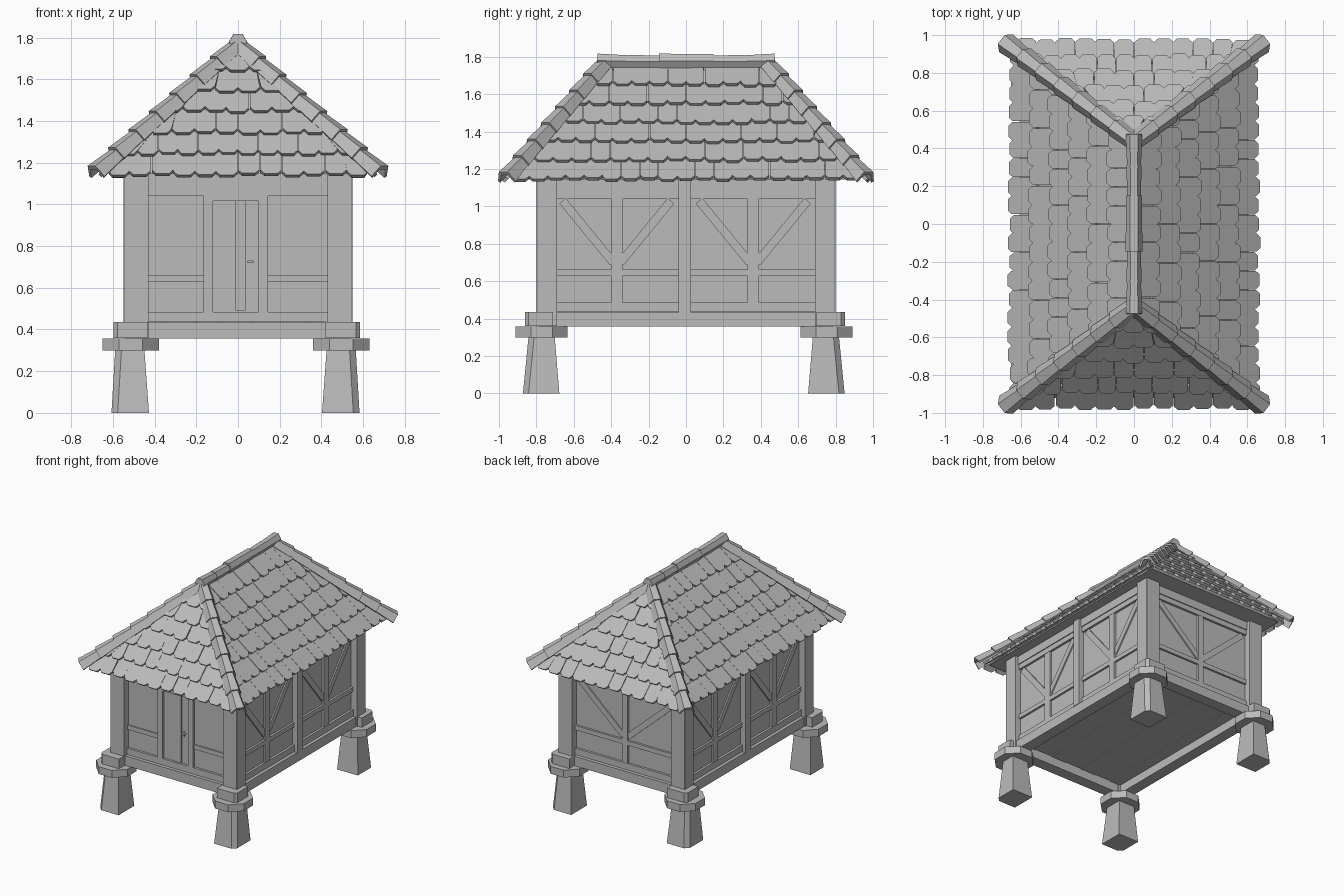
import bpy, math, random
from mathutils import Vector, Matrix

random.seed(4)
if "Cube" in bpy.data.objects:
    bpy.data.objects.remove(bpy.data.objects["Cube"])

GREY = (0.5, 0.5, 0.5, 1)
mat = bpy.data.materials.new("plain_grey")
mat.use_nodes = True
mat.diffuse_color = GREY
mat.node_tree.nodes["Principled BSDF"].inputs["Base Color"].default_value = GREY


def add_mesh(name, verts, faces):
    me = bpy.data.meshes.new(name)
    me.from_pydata([tuple(v) for v in verts], [], faces)
    me.materials.append(mat)
    ob = bpy.data.objects.new(name, me)
    bpy.context.collection.objects.link(ob)


def prism_faces(n, start=0):
    """Faces joining two rings of n points, with end caps."""
    a, b = list(range(start, start + n)), list(range(start + n, start + 2 * n))
    sides = [(a[i], a[(i + 1) % n], b[(i + 1) % n], b[i]) for i in range(n)]
    return sides + [tuple(reversed(a)), tuple(b)]


def box(name, lo, hi):
    ring = [(lo[0], lo[1]), (hi[0], lo[1]), (hi[0], hi[1]), (lo[0], hi[1])]
    add_mesh(name, [(x, y, z) for z in (lo[2], hi[2]) for x, y in ring], prism_faces(4))


def beam(name, side, p, q, width, depth, back=0.03):
    """Timber from p to q, in (along, height) on a wall; side = (angle, wall distance)."""
    angle, dist = side
    p, q = Vector(p), Vector(q)
    across = (q - p).normalized().orthogonal() * width / 2
    corners = [p + across, p - across, q - across, q + across]
    rot = Matrix.Rotation(angle, 3, 'Z')
    verts = [rot @ Vector((c.x, -dist - d, c.y)) for d in (-back, depth) for c in corners]
    add_mesh(name, verts, prism_faces(4))


FRONT, BACK = (0, 0.745), (math.pi, 0.745)
LEFT, RIGHT = (math.pi / 2, 0.50), (-math.pi / 2, 0.50)

# Walls, and floor planks underneath
box("wall_core", (-0.5, -0.745, 0.45), (0.5, 0.745, 1.2))
for i in range(7):
    x = -0.49 + i * 0.14
    box("floor_plank", (x, -0.74, 0.425 + 0.004 * (i % 2)), (x + 0.136, 0.74, 0.46))

# Sill beams around the bottom
for name, side, half in (("front", FRONT, 0.45), ("back", BACK, 0.45),
                         ("left", LEFT, 0.72), ("right", RIGHT, 0.72)):
    beam(name + "_sill", side, (-half, 0.395), (half, 0.395), 0.075, 0.04, 0.05)
    beam(name + "_bottom_rail", side, (-half, 0.46), (half, 0.46), 0.05, 0.018)
    beam(name + "_top_rail", side, (-half, 1.06), (half, 1.06), 0.04, 0.018)
    beam(name + "_top_plate", side, (-half, 1.13), (half, 1.13), 0.1, 0.025)

# Timber framing: long sides have two braced bays, the back has one
for name, side in (("left", LEFT), ("right", RIGHT)):
    beam(name + "_middle_post", side, (-0.007, 0.43), (-0.007, 1.16), 0.065, 0.045)
    beam(name + "_middle_rail", side, (-0.7, 0.645), (0.7, 0.645), 0.035, 0.016)
    for c in (-0.37, 0.36):
        beam(name + "_stud", side, (c, 0.45), (c, 1.06), 0.06, 0.016)
        for s in (-1, 1):
            beam(name + "_brace", side, (c + s * 0.02, 0.7), (c + s * 0.29, 1.03), 0.045, 0.01)
beam("back_stud", BACK, (0, 0.45), (0, 1.06), 0.05, 0.016)
beam("back_middle_rail", BACK, (-0.45, 0.645), (0.45, 0.645), 0.035, 0.016)
for s in (-1, 1):
    beam("back_brace", BACK, (s * 0.02, 0.69), (s * 0.4, 1.03), 0.045, 0.01)

# Door and frame
for x in (-0.142, 0.122):
    beam("door_post", FRONT, (x, 0.45), (x, 1.06), 0.045, 0.018)
for x0, x1 in ((-0.43, -0.16), (0.14, 0.43)):
    beam("front_middle_rail", FRONT, (x0, 0.645), (x1, 0.645), 0.035, 0.01)
beam("door_lintel", FRONT, (-0.15, 1.035), (0.14, 1.035), 0.035, 0.02)
for x0, x1, d in ((-0.118, -0.015, 0.006), (-0.012, 0.036, 0.012), (0.039, 0.098, 0.006)):
    beam("door_plank", FRONT, ((x0 + x1) / 2, 0.49), ((x0 + x1) / 2, 1.018), x1 - x0, d)
beam("door_handle_plate", FRONT, (0.055, 0.7), (0.055, 0.745), 0.012, 0.012)
beam("door_handle", FRONT, (0.045, 0.725), (0.075, 0.725), 0.01, 0.028)


# Corner posts, blocks, stone caps and tapered legs
def rect(x0, x1, y0, y1, cut):
    return [(x0, y0), (x1, y0), (x1, y1 - cut), (x1 - cut, y1), (x0, y1)]


def corner(name, sx, sy, rings, shift=0.0):
    """Solid between two rings given for the +x +y corner, mirrored to one corner."""
    verts = [(sx * x + shift, sy * y + shift, z) for z, ring in rings for x, y in ring]
    faces = prism_faces(len(rings[0][1]))
    if sx * sy < 0:
        faces = [tuple(reversed(f)) for f in faces]
    add_mesh(name, verts, faces)


octagon = [(0.505 + 0.147 * math.cos(a), 0.762 + 0.15 * math.sin(a))
           for a in (math.pi * (k + 0.5) / 4 for k in range(8))]
for sx in (-1, 1):
    for sy in (-1, 1):
        corner("corner_post", sx, sy, [(z, rect(0.43, 0.55, 0.69, 0.8, 0.004)) for z in (0.36, 1.22)])
        corner("post_block", sx, sy,
               [(z, rect(0.425, 0.592, 0.705, 0.855, 0.02)) for z in (0.36, 0.435)], -0.006)
        corner("stone_cap", sx, sy, [(0.3, octagon), (0.358, octagon)], -0.01)
        corner("stone_leg", sx, sy, [(0, rect(0.415, 0.595, 0.665, 0.86, 0.03)),
                                     (0.302, rect(0.437, 0.577, 0.69, 0.83, 0.03))], -0.012)

# Hipped roof body with a flat soffit
EX, EY, EZ, RY, RZ = 0.625, 0.94, 1.125, 0.45, 1.73
IN = 0.02
eave = [(-EX + IN, -EY + IN), (EX - IN, -EY + IN), (EX - IN, EY - IN), (-EX + IN, EY - IN)]
add_mesh("roof_body", [(x, y, EZ + IN) for x, y in eave] + [(0, -RY, RZ), (0, RY, RZ)],
         [(0, 1, 4), (1, 2, 5, 4), (2, 3, 5), (3, 0, 4, 5), (3, 2, 1, 0)])


# Shingles: overlapping rows, trimmed along the hips
def shingles(name, angle, dist, run, half_low, half_high, rows=6):
    rot = Matrix.Rotation(angle, 3, 'Z')
    length = math.hypot(run, RZ - EZ)
    up = Vector((0, run, RZ - EZ)) / length
    normal = Vector((0, -up.z, up.y))
    step = length / rows
    verts, faces = [], []

    def limit(v):
        return half_low + (half_high - half_low) * max(0, min(1, v / length))

    for r in range(rows):
        low = r * step - 0.01
        high = min(low + step * 1.25, length)
        reach = limit(low)
        count = max(2, round(2 * reach / 0.1))
        w = 2 * reach / count
        for i in range(-1, count + 1):
            mid = -reach + (i + 0.5 + 0.5 * (r % 2)) * w + random.uniform(-0.003, 0.003)
            b = low + random.uniform(-0.008, 0.008)
            h = w * 0.495
            outline = [(-h, high), (-h, b + 0.025), (-h * 0.6, b), (h * 0.6, b),
                       (h, b + 0.025), (h, high)]
            pts = [(max(-limit(v), min(limit(v), mid + u)), v) for u, v in outline]
            if pts[3][0] - pts[2][0] < 0.012:
                continue
            start = len(verts)
            for t in (0, 0.02):
                for u, v in pts:
                    lift = 0.002 + 0.022 * (high - v) / (high - low) + t
                    verts.append(rot @ (Vector((u, -dist, EZ)) + up * v + normal * lift))
            faces.extend(tuple(reversed(f)) for f in prism_faces(6, start))
    add_mesh(name, verts, faces)


shingles("front_shingles", 0, EY, EY - RY, EX, 0.0)
shingles("back_shingles", math.pi, EY, EY - RY, EX, 0.0)
shingles("left_shingles", math.pi / 2, EX, EX, EY, RY)
shingles("right_shingles", -math.pi / 2, EX, EX, EY, RY)


# Angular capping tiles on the hips and ridge
HEXAGON = [(math.cos(a), math.sin(a)) for a in (math.pi * k / 3 for k in range(6))]
ARCH = [(1, -0.5), (0.5, 0.5), (-0.5, 0.5), (-1, -0.5), (-0.8, -0.65), (-0.4, 0.15), (0.4, 0.15), (0.8, -0.65)]


def cap_tile(name, p, q, r0, r1, profile):
    p, q = Vector(p), Vector(q)
    axis = (q - p).normalized()
    side = axis.cross(Vector((0, 0, 1))).normalized()
    top = side.cross(axis)
    verts = [c + side * (u * r) + top * (v * r) for c, r in ((p, r0), (q, r1)) for u, v in profile]
    faces = [tuple(reversed(f)) for f in prism_faces(len(profile))]
    add_mesh(name, verts, faces)


HIP_TILES = 7
for sx in (-1, 1):
    for sy in (-1, 1):
        foot = Vector((sx * 0.69, sy * 0.967, 1.15))
        head = Vector((sx * 0.01, sy * 0.445, 1.765))
        for i in range(HIP_TILES):
            a = foot.lerp(head, i / HIP_TILES) + Vector((0, 0, 0.01))
            b = foot.lerp(head, min(1, (i + 1.15) / HIP_TILES))
            cap_tile("hip_tile", a, b, 0.06 - 0.001 * i, 0.046, ARCH)
for s in (-1, 1):
    cap_tile("ridge_tile", (0, s * 0.475, 1.78), (0, s * 0.28, 1.775), 0.043, 0.036, HEXAGON)
    cap_tile("ridge_tile", (0, s * 0.31, 1.776), (0, s * 0.12, 1.774), 0.04, 0.036, HEXAGON)
cap_tile("ridge_middle_tile", (0, -0.145, 1.778), (0, 0.15, 1.778), 0.045, 0.041, HEXAGON)
